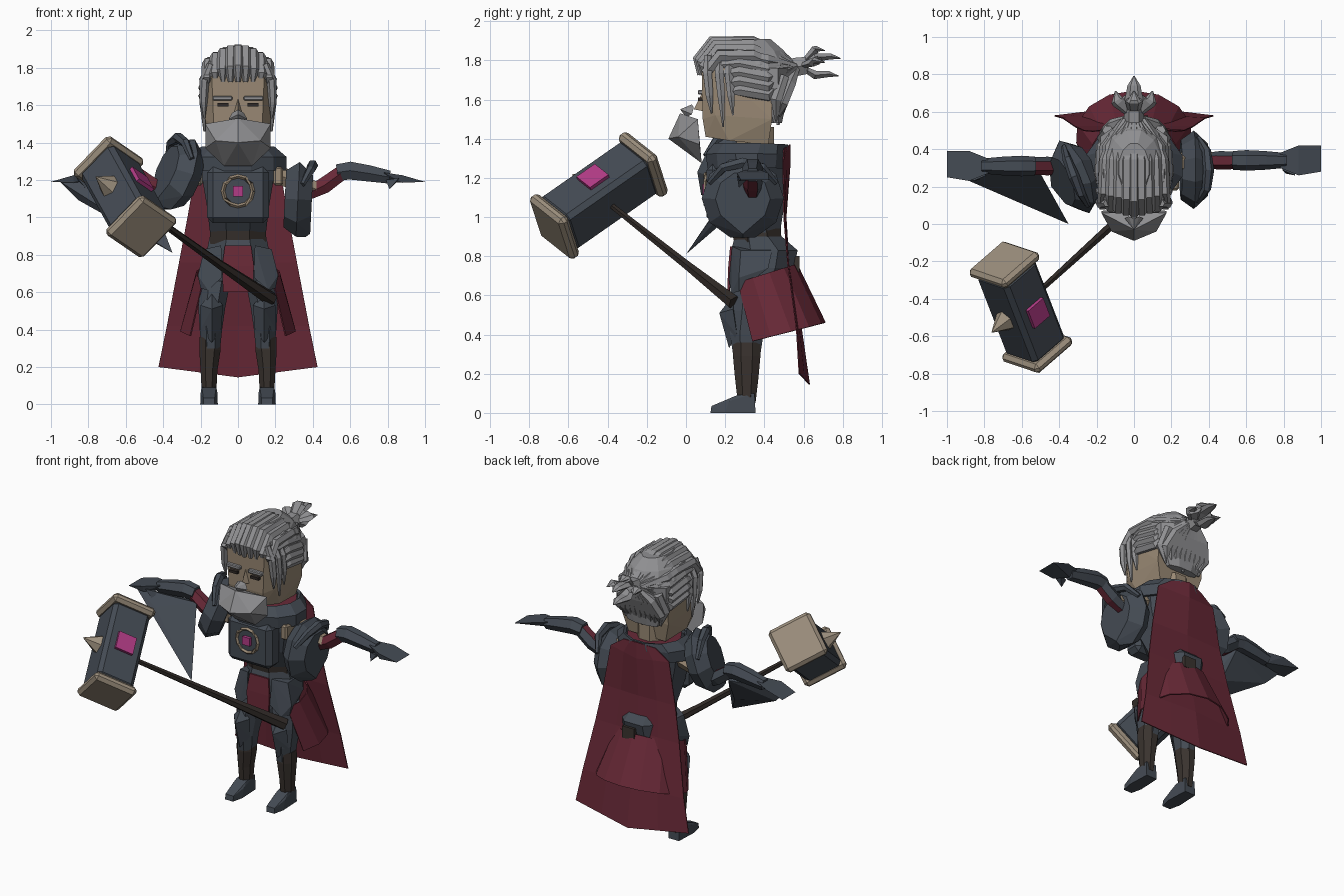
import bpy, bmesh
from math import sin, cos, pi, radians
from mathutils import Vector, Matrix

cube = bpy.data.objects.get("Cube")
if cube:
    bpy.data.objects.remove(cube, do_unlink=True)


def material(name, *rgb):
    m = bpy.data.materials.new(name)
    m.use_nodes = True
    m.diffuse_color = (*rgb, 1)
    m.node_tree.nodes["Principled BSDF"].inputs["Base Color"].default_value = (*rgb, 1)
    return m


STEEL = material("dark_steel", .058, .07, .088)
RED = material("crimson_cloth", .14, .022, .038)
SKIN = material("tan_skin", .32, .25, .175)
BONE = material("pale_tan", .34, .28, .21)
HAIR = material("grey_hair", .28, .28, .29)
BROWN = material("brown_leather", .042, .033, .028)
WOOD = material("dark_wood", .028, .022, .019)
PINK = material("pink_gem", .45, .045, .24)


def add(name, bm, mat, matrix=None, thickness=0):
    """Turn a bmesh into a flat shaded object."""
    if matrix:
        bm.transform(matrix)
    bmesh.ops.recalc_face_normals(bm, faces=bm.faces)
    mesh = bpy.data.meshes.new(name)
    bm.to_mesh(mesh)
    bm.free()
    mesh.materials.append(mat)
    obj = bpy.data.objects.new(name, mesh)
    bpy.context.collection.objects.link(obj)
    if thickness:
        solid = obj.modifiers.new("thickness", "SOLIDIFY")
        solid.thickness = thickness
        solid.offset = 0
    return obj


def skin_rings(rings, closed=True, caps=True):
    """Join rings of points into a surface."""
    bm = bmesh.new()
    loops = [[bm.verts.new(p) for p in ring] for ring in rings]
    count = len(loops[0])
    for a, b in zip(loops, loops[1:]):
        for i in range(count if closed else count - 1):
            j = (i + 1) % count
            bm.faces.new((a[i], a[j], b[j], b[i]))
    if closed and caps:
        bm.faces.new(loops[0])
        bm.faces.new(loops[-1])
    return bm


def loft(name, rings, mat, sides=8, caps=True, thickness=0):
    """Stack of flat rings given as (z, x, y, half width, half depth)."""
    grow = 1 / cos(pi / sides)
    angles = [(2 * i + 1) * pi / sides for i in range(sides)]
    loops = [[(x + rx * grow * cos(a), y + ry * grow * sin(a), z) for a in angles]
             for z, x, y, rx, ry in rings]
    return add(name, skin_rings(loops, caps=caps), mat, thickness=thickness)


def tube(name, points, radii, mat, sides=6, flat=1):
    """Tapered tube through points; flat squashes it across the path."""
    points = [Vector(p) for p in points]
    loops = []
    for i, p in enumerate(points):
        along = (points[min(i + 1, len(points) - 1)] - points[max(i - 1, 0)]).normalized()
        hint = Vector((1, 0, 0)) if abs(along.x) < .8 else Vector((0, 1, 0))
        side = (hint - along * hint.dot(along)).normalized()
        up = along.cross(side) * flat
        turns = [2 * pi * k / sides for k in range(sides)]
        loops.append([p + radii[i] * (side * cos(t) + up * sin(t)) for t in turns])
    return add(name, skin_rings(loops), mat)


def hull(name, points, mat, matrix=None):
    bm = bmesh.new()
    for p in points:
        bm.verts.new(p)
    bmesh.ops.convex_hull(bm, input=bm.verts)
    bmesh.ops.delete(bm, geom=[v for v in bm.verts if not v.link_faces], context="VERTS")
    return add(name, bm, mat, matrix)


def box(name, centre, size, mat, matrix=None, bevel=0):
    bm = bmesh.new()
    bmesh.ops.create_cube(bm, size=1)
    bm.transform(Matrix.Translation(centre) @ Matrix.Diagonal((*size, 1)))
    if bevel:
        bmesh.ops.bevel(bm, geom=bm.edges[:], offset=bevel, segments=1, affect="EDGES")
    return add(name, bm, mat, matrix)


def frame(centre, up, out):
    """Local y points up, local z points out."""
    out = Vector(out).normalized()
    side = Vector(up).cross(out).normalized()
    m = Matrix((side, out.cross(side), out)).transposed().to_4x4()
    return Matrix.Translation(centre) @ m


# Torso, belly and hips
loft("belly", [(.85, 0, .37, .15, .12), (1, 0, .35, .15, .13)], BROWN)
loft("torso", [(.92, 0, .36, .15, .12), (1.05, 0, .32, .165, .18), (1.2, 0, .31, .19, .19),
               (1.3, 0, .32, .2, .18), (1.35, 0, .33, .14, .14)], STEEL)
box("chest_plate", (0, .17, 1.12), (.33, .13, .3), STEEL, bevel=.03)
loft("hips", [(.6, 0, .35, .16, .1), (.74, 0, .39, .175, .16),
              (.83, 0, .4, .165, .17), (.9, 0, .37, .15, .12)], STEEL)
loft("collar", [(1.25, 0, .31, .25, .19), (1.32, 0, .31, .25, .2),
                (1.37, 0, .33, .19, .18)], STEEL, sides=12, caps=False, thickness=.02)
loft("collar_lining", [(1.31, 0, .34, .16, .15), (1.355, 0, .34, .17, .16)], RED, sides=12)

# Medallion on the chest
ring = [(.08 * cos(a * pi / 6), .1, 1.14 + .08 * sin(a * pi / 6)) for a in range(13)]
tube("medallion_ring", ring, [.011] * 13, SKIN, 4)
box("medallion_gem", (0, .1, 1.14), (.055, .03, .055), PINK)

# Cloth: cape, coat tail and loincloth
columns = [-1, -.5, 0, .5, 1]
cape_rows = [(1.37, 1.35, .12, .53, .5), (1.26, 1.28, .22, .53, .495), (1, 1, .27, .51, .5),
             (.76, .76, .315, .525, .52), (.42, .42, .38, .59, .565),
             (.145, .2, .425, .63, .578)]
cape = [[(t * w, ym + (ye - ym) * abs(t), zm + (ze - zm) * abs(t)) for t in columns]
        for zm, ze, w, ym, ye in cape_rows]
add("cape", skin_rings(cape, closed=False), RED, thickness=.006)

turns = [radians(a) for a in range(-125, 126, 25)]
tail = [[(rx * sin(a), y + ry * cos(a), z + .06 * cos(a)) for a in turns]
        for z, y, rx, ry in ((.7, .375, .225, .19), (.4, .475, .31, .235))]
add("coat_tail", skin_rings(tail, closed=False), RED, thickness=.008)
box("back_pouch", (.03, .55, .76), (.09, .06, .08), BROWN)
hull("loincloth", [(x * s, y + d, z) for s in (-1, 1) for d in (0, .012)
                   for x, y, z in ((.07, .225, .85), (.085, .215, .74), (.08, .21, .6))], RED)

# Legs
for s, side in ((1, "left"), (-1, "right")):
    loft(side + "_thigh", [(.3, s * .145, .31, .05, .07), (.4, s * .145, .31, .06, .085),
                           (.52, s * .14, .33, .072, .105), (.66, s * .12, .34, .08, .1)], STEEL)
    hull(side + "_knee_guard", [(s * x, y, z) for x, y, z in (
        (.14, .17, .51), (.08, .24, .53), (.2, .24, .53), (.14, .24, .6),
        (.14, .22, .33), (.09, .26, .4), (.2, .26, .4))], STEEL)
    loft(side + "_shin", [(.05, s * .155, .31, .038, .045), (.18, s * .155, .31, .045, .06),
                          (.29, s * .15, .31, .057, .07), (.36, s * .15, .31, .055, .07)], BROWN)
    hull(side + "_boot", [(s * .155 + u * w, y, z) for u in (-1, 1) for w, y, z in (
        (.03, .125, 0), (.03, .13, .035), (.047, .2, 0), (.045, .22, .06),
        (.038, .26, .09), (.038, .35, .1), (.04, .355, 0))], STEEL)
    tassets = ((.09, .235, .85), (.18, .28, .83), (.085, .22, .68), (.215, .27, .69),
               (.16, .23, .61), (.2, .27, .62), (.2, .42, .74), (.17, .44, .83))
    hull(side + "_hip_guard", [(s * x, y, z) for x, y, z in tassets], STEEL)

    # Arms: sleeve is cloth in front, armour behind
    y = .34 if s > 0 else .31
    tube(side + "_upper_arm", [(s * .18, .32, 1.24), (s * .42, y, 1.15)], [.06, .045], SKIN)
    sleeve = tube(side + "_sleeve", [(s * .38, y, 1.13), (s * .46, y, 1.17), (s * .57, y, 1.25)],
                  [.04, .05, .045], RED)
    sleeve.data.materials.append(STEEL)
    for face in sleeve.data.polygons:
        face.material_index = int(face.normal.y > .1)
    tube(side + "_forearm", [(s * .53, y, 1.24), (s * .6, y, 1.25), (s * .7, y, 1.235),
                             (s * .81, y, 1.215)], [.05, .055, .05, .04], STEEL)
    hull(side + "_hand", [(s * x, y + d, z) for x, d, z in (
        (.78, -.04, 1.24), (.78, .04, 1.24), (.88, -.08, 1.225), (.88, .08, 1.225),
        (1, -.06, 1.19), (1, .08, 1.19), (.88, -.07, 1.185), (.8, 0, 1.19))], STEEL)
    hull(side + "_thumb", [(s * .79, y - .05, 1.2), (s * .86, y - .08, 1.21),
                           (s * .86, y - .02, 1.2), (s * .81, y - .07, 1.15)], STEEL)
    box(side + "_shoulder_strap", (s * .215, .25, 1.22), (.05, .14, .1), SKIN, bevel=.01)

# Shoulder guards: domed plates with a point and a raised rim
places = (("left", frame((.24, .29, 1.1), (0, 0, 1), (1, 0, -.05))),
          ("right", frame((-.25, .28, 1.2), (.46, .2, .87), (-.86, -.35, .35))))
for side, place in places:
    dome = [(r * cos(k * pi / 5), r * sin(k * pi / 5), z)
            for r, z in ((.16, .01), (.21, .08), (.14, .155)) for k in range(10)]
    hull(side + "_shoulder_guard", dome + [(0, -.2, .13), (0, -.18, .155)], STEEL, place)
    rim = [place @ Vector(p) for p in ((-.17, .08, .1), (-.1, .16, .14), (0, .185, .15),
                                       (.1, .16, .14), (.17, .08, .1))]
    tube(side + "_shoulder_rim", rim, [.015, .025, .03, .025, .015], STEEL)

# Blade hanging from the right forearm
hull("arm_blade", [(-.95, .26, 1.19), (-.5, .27, 1.2), (-.55, .33, 1.18), (-.85, .25, 1.09),
                   (-.77, .21, 1.12), (-.62, .16, 1.03), (-.52, .22, 1), (-.35, 0, .81)], STEEL)

# Head and face
loft("neck", [(1.28, 0, .36, .09, .09), (1.46, 0, .35, .1, .1)], SKIN)
hull("head", [(s * x, y, z) for s in (-1, 1) for x, y, z in (
    (.12, .1, 1.41), (.16, .22, 1.39), (.14, .42, 1.37), (.13, .085, 1.5), (.175, .15, 1.52),
    (.175, .44, 1.5), (.14, .08, 1.75), (.18, .16, 1.75), (.165, .44, 1.75),
    (.12, .14, 1.85), (.12, .4, 1.85))], SKIN)
hull("nose", [(-.03, .09, 1.54), (.03, .09, 1.54), (0, .04, 1.55), (0, .09, 1.65)], SKIN)
for s in (-1, 1):
    box("eyebrow", (s * .083, .075, 1.637), (.105, .03, .024), HAIR, bevel=.005)
    box("eye", (s * .08, .075, 1.602), (.06, .03, .018), WOOD)
    hull("moustache", [(0, -.03, 1.55), (0, .03, 1.575), (0, 0, 1.51),
                       (s * .05, .03, 1.525), (s * .03, .04, 1.56)], HAIR)
hull("beard", [(s * x, y, z) for s in (-1, 1) for x, y, z in (
    (0, -.03, 1.53), (.175, .06, 1.5), (.12, -.04, 1.41), (0, -.09, 1.4),
    (.175, .07, 1.37), (.075, .08, 1.275))], HAIR)

# Hair: scalp, swept locks, side locks, nape locks and tied tail
loft("scalp", [(1.7, 0, .33, .18, .2), (1.78, 0, .32, .18, .22),
               (1.85, 0, .31, .145, .19), (1.91, 0, .3, .08, .13)], HAIR, sides=12)
loft("back_hair", [(1.48, 0, .46, .11, .03), (1.58, 0, .45, .155, .06),
                   (1.66, 0, .43, .178, .1), (1.76, 0, .42, .178, .12)], HAIR)
for k in range(-4, 5):
    x = k * .04
    top = 1.905 - 2.8 * x * x
    front = .07 + abs(x) * .25
    tube("swept_lock", [(x, front, 1.725), (x * 1.05, front - .01, top - .1),
                        (x, front + .06, top - .01), (x * .95, .34, top - .01),
                        (x * .65, .47, top - .07), (x * .15, .57, 1.765)],
         [.014, .03, .033, .034, .034, .015], HAIR)
    tube("nape_lock", [(x * .8, .47, 1.47 + abs(x) * .3), (x * .95, .49, 1.58),
                       (x * .7, .53, 1.68), (x * .15, .57, 1.77)],
         [.008, .034, .034, .015], HAIR)
for s in (-1, 1):
    for j in range(5):
        z = 1.82 - j * .045
        x = min(.145 + .015 * j, .18)
        tube("side_lock", [(s * x, .13 + j * .025, z), (s * x, .27, z + .01),
                           (s * (x - .01), .41, z - .02), (s * .05, .56, 1.77)],
             [.018, .033, .035, .015], HAIR)
    for y, end in ((.11, 1.53), (.17, 1.46), (.22, 1.52)):
        tube("hanging_lock", [(s * .145, y, 1.82), (s * .18, y, 1.73),
                              (s * .185, y + .01, 1.62), (s * .18, y + .02, end)],
             [.02, .026, .022, .005], HAIR)
    tube("ear_lock", [(s * .14, .5, 1.72), (s * .165, .46, 1.6), (s * .13, .46, 1.49)],
         [.03, .034, .006], HAIR)
tube("hair_tie", [(0, .55, 1.765), (0, .62, 1.775)], [.055, .05], HAIR)
tail_tips = ((0, .79, 1.81), (0, .78, 1.72), (.09, .71, 1.79), (-.09, .71, 1.79), (0, .71, 1.85))
for x, y, z in tail_tips:
    tube("tail_lock", [(0, .58, 1.77), (x * .8, .66, z + .005), (x, y - .05, z + .01), (x * 1.1, y, z)],
         [.025, .05, .035, .004], HAIR, flat=.5)

# War hammer: local x along the head, y towards the gem, z along the handle
hammer = frame((-.605, -.445, 1.11), (.675, -.226, .698), (.67, .58, -.46))
box("hammer_head", (0, 0, 0), (.55, .25, .25), STEEL, hammer, bevel=.025)
for s in (-1, 1):
    box("hammer_cap", (s * .29, 0, 0), (.06, .29, .29), BONE, hammer, bevel=.02)
box("hammer_gem", (0, .13, 0), (.12, .03, .12), PINK, hammer)
hull("hammer_spike", [(.065 * cos(k * pi / 3), .065 * sin(k * pi / 3), -.12) for k in range(6)]
     + [(0, 0, -.235)], BONE, hammer)
tube("hammer_handle", [hammer @ Vector((0, 0, .12)), (-.1, .01, .75), (.18, .25, .56)],
     [.016, .025, .04], WOOD)
